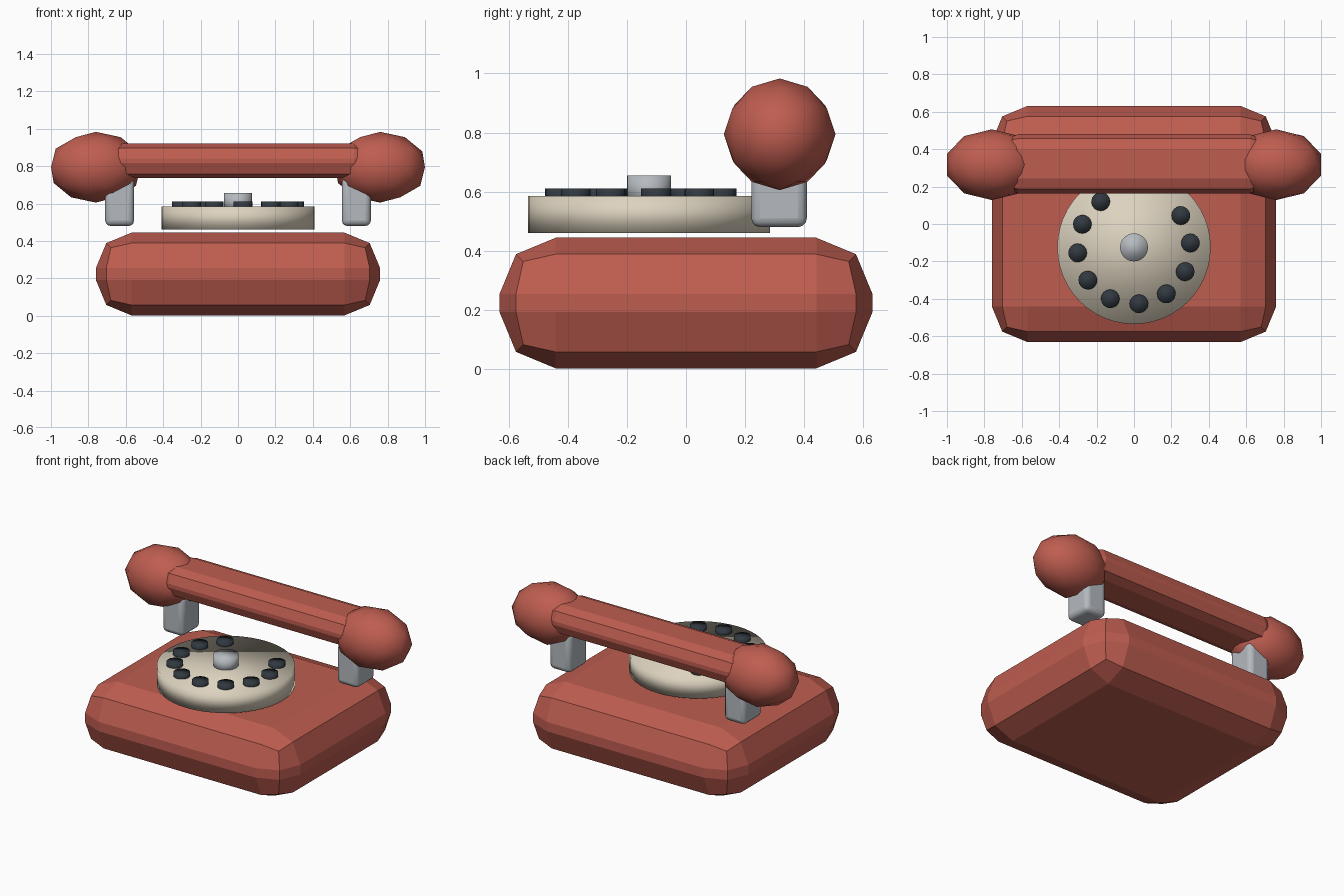
import bpy
import math

cube = bpy.data.objects.get("Cube")
if cube:
    bpy.data.objects.remove(cube, do_unlink=True)


def make_material(name, rgb):
    mat = bpy.data.materials.new(name)
    mat.use_nodes = True
    mat.diffuse_color = (*rgb, 1)
    mat.node_tree.nodes["Principled BSDF"].inputs["Base Color"].default_value = (*rgb, 1)
    return mat


red = make_material("warm red", (0.52, 0.11, 0.08))
cream = make_material("cream", (0.72, 0.65, 0.52))
grey = make_material("light grey", (0.46, 0.49, 0.52))
dark = make_material("dark slate", (0.03, 0.04, 0.05))


def finish(name, mat):
    obj = bpy.context.object
    obj.name = name
    obj.data.materials.append(mat)
    return obj


def rounded_box(name, mat, centre, size, bevel, segments):
    bpy.ops.mesh.primitive_cube_add(size=1, location=centre)
    obj = finish(name, mat)
    obj.scale = size
    bpy.ops.object.transform_apply(location=False, rotation=False, scale=True)
    mod = obj.modifiers.new("rounding", "BEVEL")
    mod.width = bevel
    mod.segments = segments
    return obj


def disc(name, mat, x, y, bottom, top, radius, sides):
    bpy.ops.mesh.primitive_cylinder_add(
        vertices=sides, radius=radius, depth=top - bottom,
        location=(x, y, (bottom + top) / 2))
    obj = finish(name, mat)
    bpy.ops.object.shade_smooth()
    return obj


# Base housing
rounded_box("base", red, (0, 0, 0.223), (1.52, 1.262, 0.442), 0.19, 2)

# Rotary dial with central hub and ten finger holes
DIAL_Y = -0.125
disc("dial", cream, 0, DIAL_Y, 0.46, 0.585, 0.41, 48)
disc("dial_hub", grey, 0, DIAL_Y, 0.56, 0.655, 0.075, 24)
for i in range(10):
    a = math.radians(126 + 29.8 * i)
    disc(f"finger_hole_{i + 1}", dark, 0.303 * math.cos(a),
         DIAL_Y + 0.303 * math.sin(a), 0.565, 0.61, 0.05, 16)

# Handset bar
rounded_box("handset_bar", red, (0, 0.322, 0.828), (1.4, 0.316, 0.185), 0.08, 2)

# Handset ends and the cradle prongs below them
for side, sx in (("left", 1), ("right", -1)):
    bpy.ops.mesh.primitive_ico_sphere_add(
        subdivisions=2, radius=1, location=(sx * 0.76, 0.317, 0.794))
    end = finish(f"handset_end_{side}", red)
    end.scale = (0.252, 0.189, 0.189)
    bpy.ops.object.transform_apply(location=False, rotation=False, scale=True)
    bpy.ops.object.shade_smooth()

    rounded_box(f"cradle_prong_{side}", grey, (sx * 0.633, 0.315, 0.61),
                (0.155, 0.188, 0.26), 0.03, 3)
    bpy.ops.object.shade_smooth_by_angle(angle=math.radians(35))
